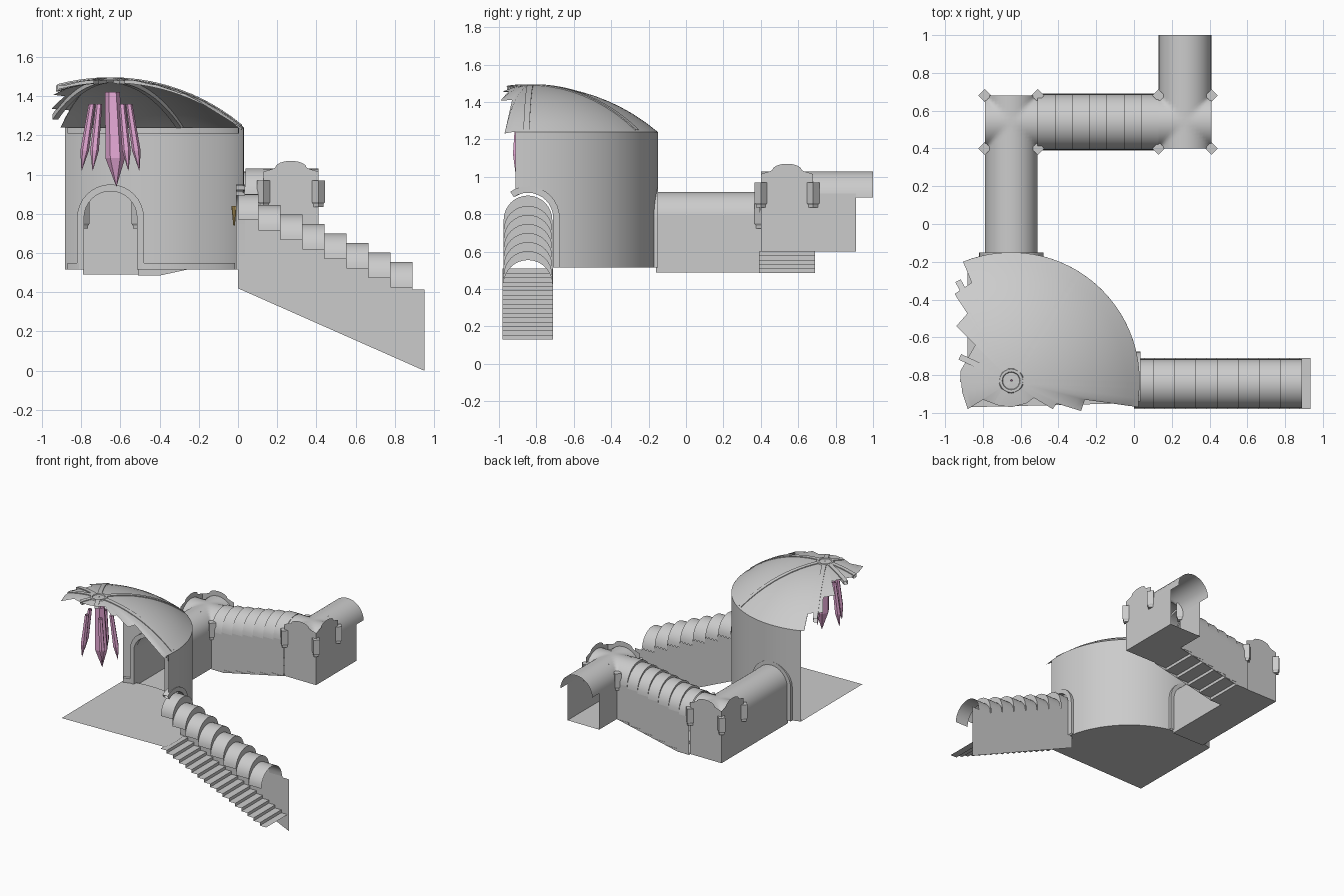
import bpy, bmesh, math
from math import sin, cos, pi, radians, sqrt
from mathutils import Vector, Matrix

if "Cube" in bpy.data.objects:
    bpy.data.objects.remove(bpy.data.objects["Cube"])

CX, CY, R = -0.65, -0.83, 0.68        # round hall centre and radius
W = 0.14                              # half width of corridors


def make(name, verts, faces, smooth=True):
    me = bpy.data.meshes.new(name)
    me.from_pydata([tuple(v) for v in verts], [], faces)
    ob = bpy.data.objects.new(name, me)
    bpy.context.collection.objects.link(ob)
    bm = bmesh.new()
    bm.from_mesh(me)
    bmesh.ops.recalc_face_normals(bm, faces=bm.faces)
    bm.to_mesh(me)
    bm.free()
    if smooth:
        bpy.context.view_layer.objects.active = ob
        ob.select_set(True)
        bpy.ops.object.shade_smooth_by_angle(angle=radians(35))
        ob.select_set(False)
    return ob


def sheet(name, rows, close=False, smooth=True):
    n = len(rows[0])
    verts = [v for r in rows for v in r]
    faces = []
    for i in range(len(rows) - 1):
        for j in range(n if close else n - 1):
            k = (j + 1) % n
            faces.append((i * n + j, i * n + k, (i + 1) * n + k, (i + 1) * n + j))
    return make(name, verts, faces, smooth)


def poly(name, pts):
    return make(name, pts, [tuple(range(len(pts)))], False)


def arch(z, half=W, n=16):
    return [(-half * cos(pi * i / n), z + half * sin(pi * i / n)) for i in range(n + 1)]


def along_x(c):
    return lambda s, u, z: (s, c + u, z)


def along_y(c):
    return lambda s, u, z: (c + u, s, z)


def vault(name, at, path, half=W):
    sheet(name, [[at(s, u, z) for u, z in arch(zs, half)] for s, zs in path])


def stepped(s0, length, n, z0, dz):
    path = []
    for i in range(n):
        path += [(s0 + i * length, z0 + i * dz), (s0 + (i + 1) * length, z0 + i * dz)]
    return path


def stairs(name, at, s0, s1, z0, z1, n, half=W):
    rows = []
    for i in range(n):
        a, b = s0 + (s1 - s0) * i / n, s0 + (s1 - s0) * (i + 1) / n
        z = z0 + (z1 - z0) * i / (n - 1)
        rows += [[at(a, -half, z), at(a, half, z)], [at(b, -half, z), at(b, half, z)]]
    sheet(name, rows, smooth=False)


# hall wall with arched openings toward the two corridors
def wall_bottom(a):
    u = R * cos(a) if a > 0.8 else R * sin(a)
    return 0.78 + sqrt(W * W - u * u) if abs(u) < W else 0.515


wall_angles = [radians(-7 + 0.5 * i) for i in range(235)]
ring = lambda a, r, z: (CX + r * cos(a), CY + r * sin(a), z)
sheet("hall_wall", [[ring(a, R, wall_bottom(a)), ring(a, R, 1.24)] for a in wall_angles])


def trim(name, a0, a1, z0, z1):
    rows = []
    for i in range(25):
        a = radians(a0 + (a1 - a0) * i / 24)
        rows.append([ring(a, r, z) for r, z in ((R, z0), (R, z1), (R - .025, z1), (R - .025, z0))])
    sheet(name, rows, close=True)


trim("wall_base_trim", 14, 76, 0.515, 0.55)
trim("wall_base_trim_left", 104, 109.5, 0.515, 0.55)
trim("wall_top_trim", -7, 109.5, 1.21, 1.24)

# hall floor
poly("hall_floor", [ring(radians(-10 + 4 * i), R, 0.515) for i in range(31)]
     + [(-0.88, -0.97, 0.515)])

# broken dome: ragged outline completes the circular edge
ragged = [(-.86, -.31), (-.95, -.37), (-.87, -.46), (-.94, -.54), (-.84, -.64), (-.92, -.78),
          (-.91, -.89), (-.88, -.98), (-.80, -.93), (-.72, -.96), (-.65, -.97), (-.57, -.95),
          (-.53, -.92), (-.43, -.98), (-.41, -.95), (-.28, -.99), (-.26, -.93), (.025, -.97)]
outline = [(R, radians(-8 + 4 * i)) for i in range(31)]
outline += [(math.hypot(x - CX, y - CY), math.atan2(y - CY, x - CX)) for x, y in ragged]
SR = (R * R + .25 * .25) / .5
dome_z = lambda r: 1.49 - SR + sqrt(SR * SR - r * r)
sheet("broken_dome", [[ring(a, r * f, dome_z(r * f)) for r, a in outline]
                      for f in [max(.01, i / 10) for i in range(11)]], close=True)


# dome ribs and boss
def rib(name, deg, length):
    a = radians(deg)
    side = Vector((-sin(a), cos(a), 0)) * .016
    rows = []
    for i in range(13):
        r = .05 + (length - .05) * i / 12
        rows.append([Vector(ring(a, r, dome_z(r) + dz)) + side * s
                     for s, dz in ((-1, .006), (1, .006), (1, -.022), (-1, -.022))])
    sheet(name, rows, close=True)


for i, (deg, ln) in enumerate([(-2, .67), (58, .67), (118, .6), (178, .27), (155, .3), (238, .14), (298, .13)]):
    rib("dome_rib_%d" % i, deg, ln)
bpy.ops.mesh.primitive_torus_add(major_radius=.055, minor_radius=.014, major_segments=20,
                                 minor_segments=6, location=(CX, CY, 1.483))
bpy.context.object.name = "dome_boss"

# hanging crystals
pink = bpy.data.materials.new("crystal_pink")
pink.diffuse_color = (0.8, 0.4, 0.68, 1)
pink.use_nodes = True
pink.node_tree.nodes["Principled BSDF"].inputs["Base Color"].default_value = pink.diffuse_color


def crystal(name, top, tip, rad):
    top, tip = Vector(top), Vector(tip)
    hexa = lambda c, r: [c + Vector((r * cos(k * pi / 3), r * sin(k * pi / 3), 0)) for k in range(6)]
    rows = [hexa(top, rad * .75), hexa(top.lerp(tip, .7), rad), hexa(tip, .001)]
    ob = sheet(name, rows, close=True, smooth=False)
    ob.data.materials.append(pink)


crystal("centre_crystal", (CX + .01, CY, 1.42), (CX + .03, CY, .94), .05)
for i in range(5):
    a = radians(18 + 72 * i)
    crystal("outer_crystal_%d" % i, (CX + .1 * cos(a), CY + .08 * sin(a), 1.36),
            (CX + .155 * cos(a), CY + .1 * sin(a), 1.02), .022)


# door frames
def frame(name, at, s, pts_in, depth=.045):
    rows = []
    for t, leg in pts_in:
        o, i = .17, .135
        if leg is not None:
            sec = [(t * o, leg), (t * i, leg)]
        else:
            sec = [(-o * cos(t), .78 + o * sin(t)), (-i * cos(t), .78 + i * sin(t))]
        rows.append([at(s, *sec[0]), at(s, *sec[1]), at(s - depth, *sec[1]), at(s - depth, *sec[0])])
    sheet(name, rows, close=True)


arc_pts = [(pi * i / 16, None) for i in range(17)]
frame("north_door_frame", along_y(CX), -.15, [(-1, .515)] + arc_pts + [(1, .515)])
frame("east_door_frame", along_x(-.845), .035, arc_pts[5:] + [(1, .515)])

# descending stairway, open at the front
east = along_x(-.845)
stairs("down_stairs", east, .0, .935, .51, .13, 17, .135)
roof = [(0, .77), (.105, .77)] + stepped(.105, .112, 7, .715, -.0483)
vault("stair_roof", east, roof, .13)
poly("stair_back_wall", [(0, -.71, .42), (.95, -.71, 0), (.95, -.71, .415), (.89, -.71, .415)]
     + [(s, -.71, z) for s, z in reversed(roof)])


# corner rooms with cross vaults
def corner_room(name, x, y, z, sx, sy):
    h = lambda u: sqrt(max(0, W * W - u * u))
    us = [-W * cos(pi * i / 20) for i in range(21)]
    sheet(name + "_vault", [[(x + u, y + v, z + .29 + max(h(u), h(v))) for u in us] for v in us])
    poly(name + "_floor", [(x + a * W, y + b * W, z) for a, b in ((-1, -1), (1, -1), (1, 1), (-1, 1))])
    gable = [(-W, z), (-W, z + .415), (-.09, z + .43)]
    gable += [(-.08 * cos(pi * i / 8), z + .435 + .035 * sin(pi * i / 8)) for i in range(9)]
    gable += [(.09, z + .43), (W, z + .415), (W, z)]
    poly(name + "_gable_x", [(x + sx * W, y + u, zz) for u, zz in gable])
    poly(name + "_gable_y", [(x + u, y + sy * W, zz) for u, zz in gable])
    for a in (-1, 1):
        for b in (-1, 1):
            rows = [[(x + a * W + r * cos(k * pi / 2), y + b * W + r * sin(k * pi / 2), z + dz)
                     for k in range(4)]
                    for r, dz in ((.001, .235), (.026, .235), (.026, .25), (.034, .26), (.034, .37), (.001, .37))]
            sheet("%s_corner_bracket_%d%d" % (name, a, b), rows, close=True, smooth=False)


corner_room("low_room", CX, .54, .49, -1, 1)
corner_room("high_room", .27, .54, .60, 1, -1)


# straight passages
def passage(name, x, y0, y1, z, roof_y):
    vault(name + "_roof", along_y(x), [(y0, z + .29), (roof_y, z + .29)])
    sheet(name + "_walls", [[(x + u, y, zz) for u, zz in ((-W, z + .31), (-W, z), (W, z), (W, z + .31))]
                            for y in (y0, y1)], smooth=False)


passage("north_passage", CX, -.16, .40, .49, .40)
passage("exit_passage", .27, .68, .91, .60, 1.0)

# rising stepped passage between the corner rooms
rising = along_x(.54)
steps = stepped(-.51, .64 / 7, 7, .785, .0165)
vault("rising_roof", rising, steps, .148)
stairs("rising_stairs", rising, -.51, .13, .485, .60, 6, .15)
for nm, u in (("front", -.148), ("back", .148)):
    poly("rising_wall_" + nm, [rising(s, u, z) for s, z in
                               [(-.51, .485), (-.40, .485), (.13, .60)] + list(reversed(steps))])

# small wall sconce beside the stair door
gold = bpy.data.materials.new("sconce_gold")
gold.diffuse_color = (0.5, 0.35, 0.12, 1)
gold.use_nodes = True
gold.node_tree.nodes["Principled BSDF"].inputs["Base Color"].default_value = gold.diffuse_color
bpy.ops.mesh.primitive_cone_add(vertices=8, radius1=.004, radius2=.014, depth=.1,
                                location=(-.02, -.66, .79))
bpy.context.object.name = "wall_sconce"
bpy.context.object.data.materials.append(gold)
